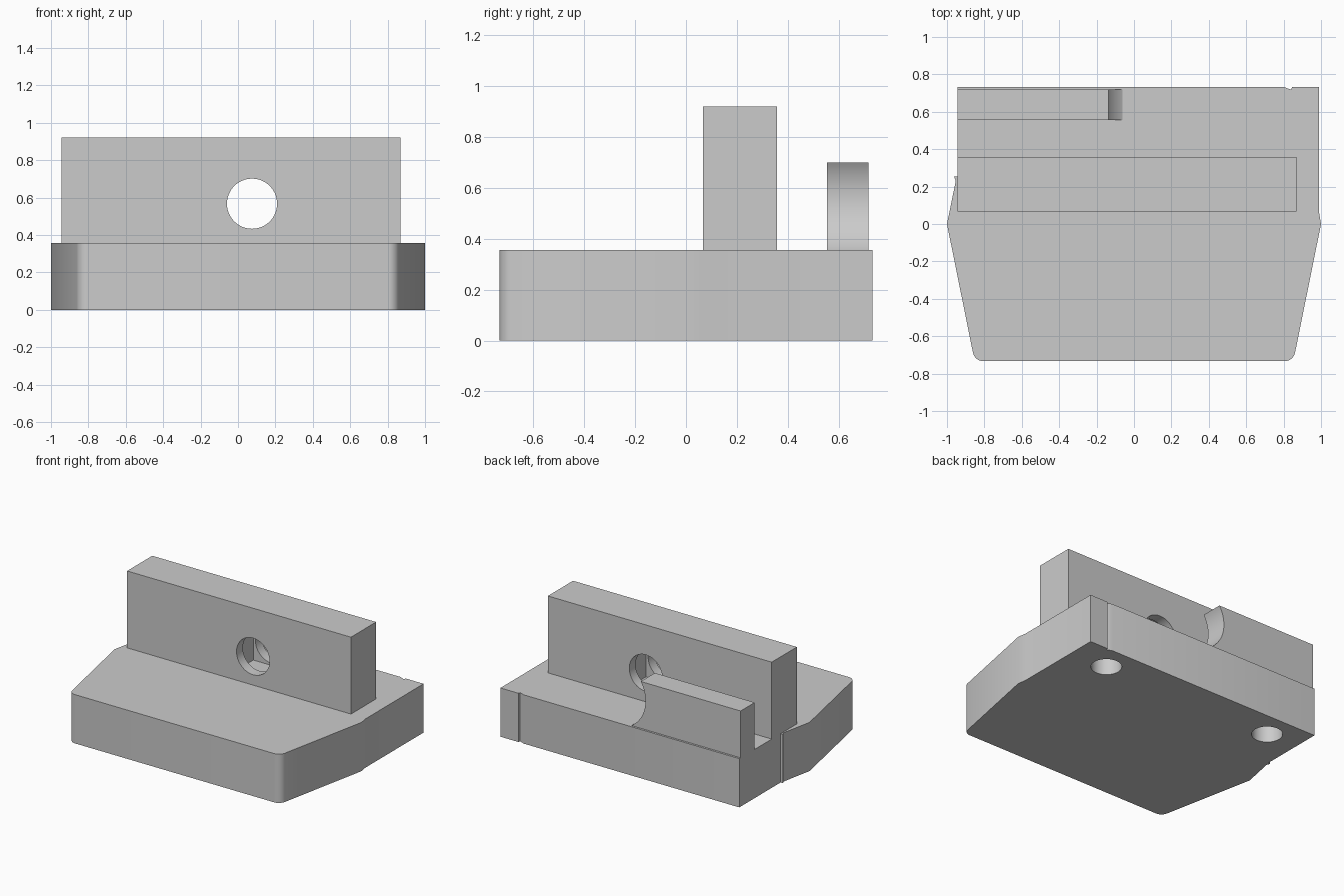
import bpy, bmesh, math

if "Cube" in bpy.data.objects:
    bpy.data.objects.remove(bpy.data.objects["Cube"], do_unlink=True)

grey = bpy.data.materials.new("light_grey")
grey.use_nodes = True
COLOUR = (0.6, 0.6, 0.6, 1)
grey.diffuse_color = COLOUR
grey.node_tree.nodes["Principled BSDF"].inputs["Base Color"].default_value = COLOUR

BASE_TOP = 0.357
HOLE_X, HOLE_Z = 0.075, 0.567


def make_object(name, bm):
    bmesh.ops.recalc_face_normals(bm, faces=bm.faces)
    mesh = bpy.data.meshes.new(name)
    bm.to_mesh(mesh)
    bm.free()
    mesh.materials.append(grey)
    obj = bpy.data.objects.new(name, mesh)
    bpy.context.collection.objects.link(obj)
    return obj


def box(name, low, high):
    bm = bmesh.new()
    bmesh.ops.create_cube(bm, size=1)
    for v in bm.verts:
        v.co = [(a + b) / 2 + c * (b - a) for a, b, c in zip(low, high, v.co)]
    return make_object(name, bm)


def cylinder(name, centre, radius, depth, along_y=False):
    bm = bmesh.new()
    bmesh.ops.create_cone(bm, cap_ends=True, segments=64, radius1=radius,
                          radius2=radius, depth=depth)
    obj = make_object(name, bm)
    obj.location = centre
    if along_y:
        obj.rotation_euler.x = math.pi / 2
    return obj


def cut(target, cutter):
    cutter.hide_render = True
    mod = target.modifiers.new("cut", 'BOOLEAN')
    mod.operation = 'DIFFERENCE'
    mod.solver = 'EXACT'
    mod.object = cutter
    bpy.ops.object.select_all(action='DESELECT')
    bpy.context.view_layer.objects.active = target
    target.select_set(True)
    bpy.ops.object.modifier_apply(modifier=mod.name)
    bpy.data.objects.remove(cutter, do_unlink=True)


# Base plate: tapered outline with small notches and rounded front corners
outline = [(-0.852, -0.733), (0.852, -0.733), (1, 0), (0.99, 0.06),
           (0.99, 0.733), (0.845, 0.733), (0.84, 0.718), (0.80, 0.733),
           (-0.945, 0.733), (-0.945, 0.255), (-0.963, 0.255),
           (-0.953, 0.23), (-1, 0)]
bm = bmesh.new()
face = bm.faces.new([bm.verts.new((x, y, 0)) for x, y in outline])
extruded = bmesh.ops.extrude_face_region(bm, geom=[face])["geom"]
for v in extruded:
    if isinstance(v, bmesh.types.BMVert):
        v.co.z = BASE_TOP
corners = [e for e in bm.edges
           if all(v.co.y < -0.7 for v in e.verts)
           and abs(e.verts[0].co.z - e.verts[1].co.z) > 0.1]
bmesh.ops.bevel(bm, geom=corners, offset=0.045, segments=8, profile=0.5,
                affect='EDGES')
base = make_object("base_plate", bm)

# Blind sockets in the underside
for x in (-0.695, 0.695):
    cut(base, cylinder("socket_cutter", (x, 0.543, 0), 0.103, 0.5))

# Tall wall with a hidden nut pocket and a screw hole through it
wall = box("tall_wall", (-0.945, 0.067, BASE_TOP), (0.868, 0.358, 0.92))
P = 0.15
cut(wall, box("pocket_cutter", (HOLE_X - P, 0.14, HOLE_Z - P),
              (HOLE_X + P, 0.285, HOLE_Z + P)))
cut(wall, cylinder("hole_cutter", (HOLE_X, 0.21, HOLE_Z), 0.134, 0.6, True))

# Low rear wall whose end is hollowed concentric with the screw hole
rear = box("rear_wall", (-0.945, 0.555, BASE_TOP), (HOLE_X - 0.12, 0.718, 0.70))
cut(rear, cylinder("clearance_cutter", (HOLE_X, 0.64, HOLE_Z), 0.25, 0.4, True))

for obj in (base, wall, rear):
    bpy.ops.object.select_all(action='DESELECT')
    bpy.context.view_layer.objects.active = obj
    obj.select_set(True)
    bpy.ops.object.shade_smooth_by_angle(angle=math.radians(25))
